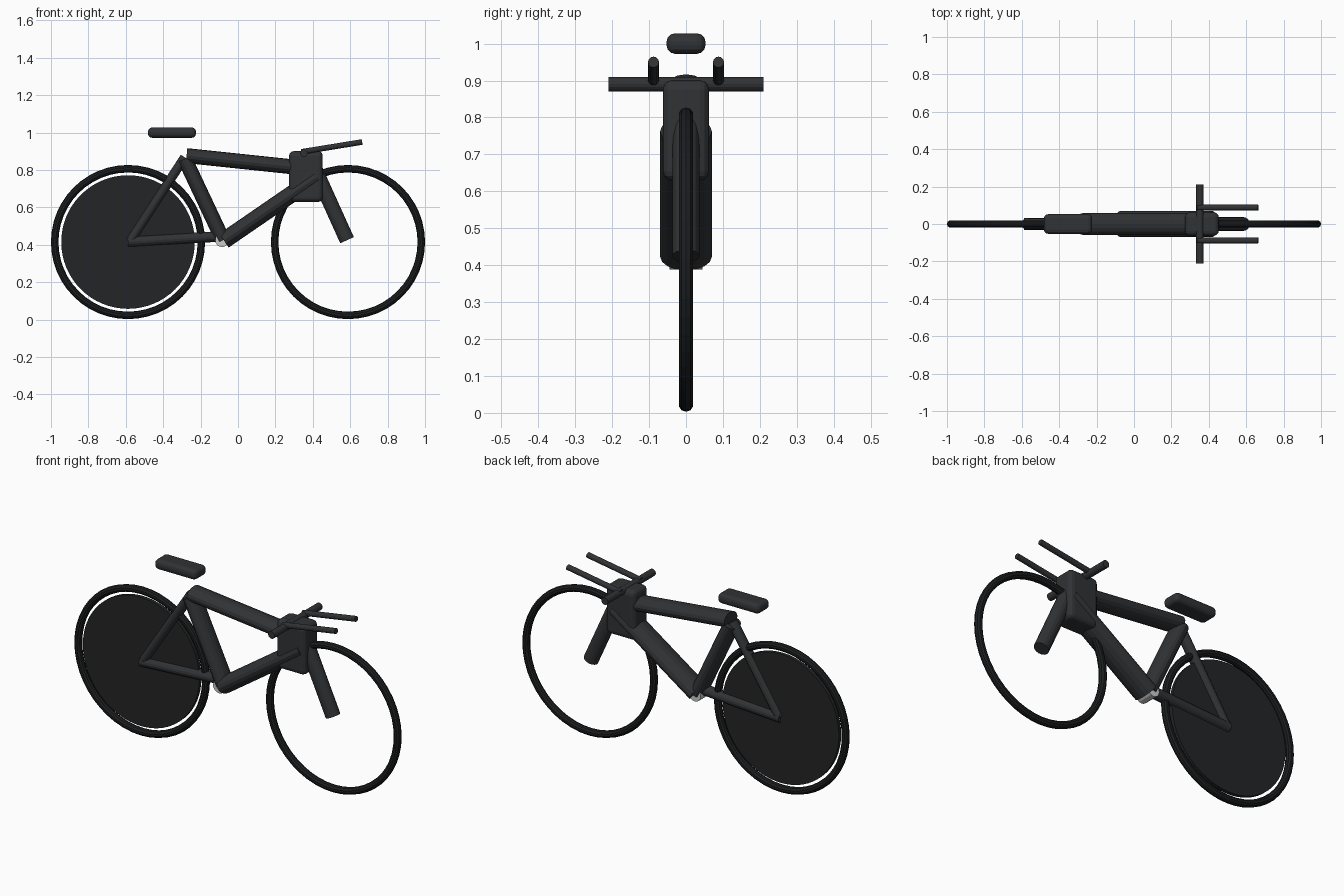
import bpy
from math import pi
from mathutils import Vector, Matrix

if "Cube" in bpy.data.objects:
    bpy.data.objects.remove(bpy.data.objects["Cube"])


def material(name, rgb):
    m = bpy.data.materials.new(name)
    m.diffuse_color = (*rgb, 1)
    m.use_nodes = True
    m.node_tree.nodes["Principled BSDF"].inputs["Base Color"].default_value = m.diffuse_color
    return m


FRAME = material("frame_black", (0.030, 0.032, 0.035))
RUBBER = material("rubber_black", (0.012, 0.013, 0.014))
DISC = material("disc_black", (0.017, 0.018, 0.019))
METAL = material("metal", (0.6, 0.6, 0.62))


def finish(name, mat):
    ob = bpy.context.object
    ob.name = name
    ob.data.materials.append(mat)
    return ob


def tube(name, a, b, depth, width, mat=FRAME, sides=16):
    """Oval tube from a to b in the side plane: depth in plane, width along y."""
    a, b = Vector(a), Vector(b)
    axis = (b - a).normalized()
    side = Vector((0, 1, 0))
    across = side.cross(axis).normalized()
    bpy.ops.mesh.primitive_cylinder_add(vertices=sides, radius=0.5, depth=(b - a).length)
    ob = finish(name, mat)
    ob.data.transform(Matrix.Diagonal((depth, width, 1, 1)))
    rot = Matrix((across, side, axis)).transposed().to_4x4()
    ob.matrix_world = Matrix.Translation((a + b) / 2) @ rot
    return ob


def cross_cylinder(name, loc, radius, length, mat, sides=16):
    bpy.ops.mesh.primitive_cylinder_add(vertices=sides, radius=radius, depth=length,
                                        location=loc, rotation=(pi / 2, 0, 0))
    return finish(name, mat)


def rounded_box(name, loc, size, bevel):
    bpy.ops.mesh.primitive_cube_add(size=1, location=loc)
    ob = finish(name, FRAME)
    ob.data.transform(Matrix.Diagonal((*size, 1)))
    mod = ob.modifiers.new("bevel", "BEVEL")
    mod.width, mod.segments = bevel, 3
    return ob


# Tyres
for name, x in (("rear_tyre", -0.588), ("front_tyre", 0.588)):
    bpy.ops.mesh.primitive_torus_add(major_segments=48, minor_segments=10,
                                     major_radius=0.392, minor_radius=0.02,
                                     location=(x, 0, 0.415), rotation=(pi / 2, 0, 0))
    finish(name, RUBBER)

# Solid rear disc
cross_cylinder("rear_disc", (-0.588, 0, 0.415), 0.357, 0.02, DISC, 64)

# Frame tubes
tube("down_tube", (-0.075, 0, 0.423), (0.42, 0, 0.763), 0.09, 0.14)
tube("top_tube", (-0.275, 0, 0.877), (0.38, 0, 0.808), 0.08, 0.115)
tube("seat_tube", (-0.285, 0, 0.86), (-0.08, 0, 0.425), 0.08, 0.11)
tube("chain_stay", (-0.588, 0, 0.416), (-0.08, 0, 0.446), 0.056, 0.064)
tube("seat_stay", (-0.578, 0, 0.418), (-0.285, 0, 0.868), 0.05, 0.06)
tube("fork", (0.40, 0, 0.83), (0.583, 0, 0.425), 0.08, 0.074)

# Head block and bottom bracket
rounded_box("head_block", (0.363, 0, 0.765), (0.18, 0.125, 0.272), 0.025)
cross_cylinder("bottom_bracket", (-0.085, 0, 0.425), 0.037, 0.09, METAL)

# Saddle
rounded_box("saddle", (-0.353, 0, 1.0), (0.257, 0.105, 0.055), 0.022)

# Handlebar and forward extensions
cross_cylinder("handlebar", (0.352, 0, 0.89), 0.02, 0.42, FRAME)
for side, y in (("left", 0.088), ("right", -0.088)):
    tube(side + "_extension_bar", (0.338, y, 0.897), (0.664, y, 0.95), 0.03, 0.03, sides=12)
